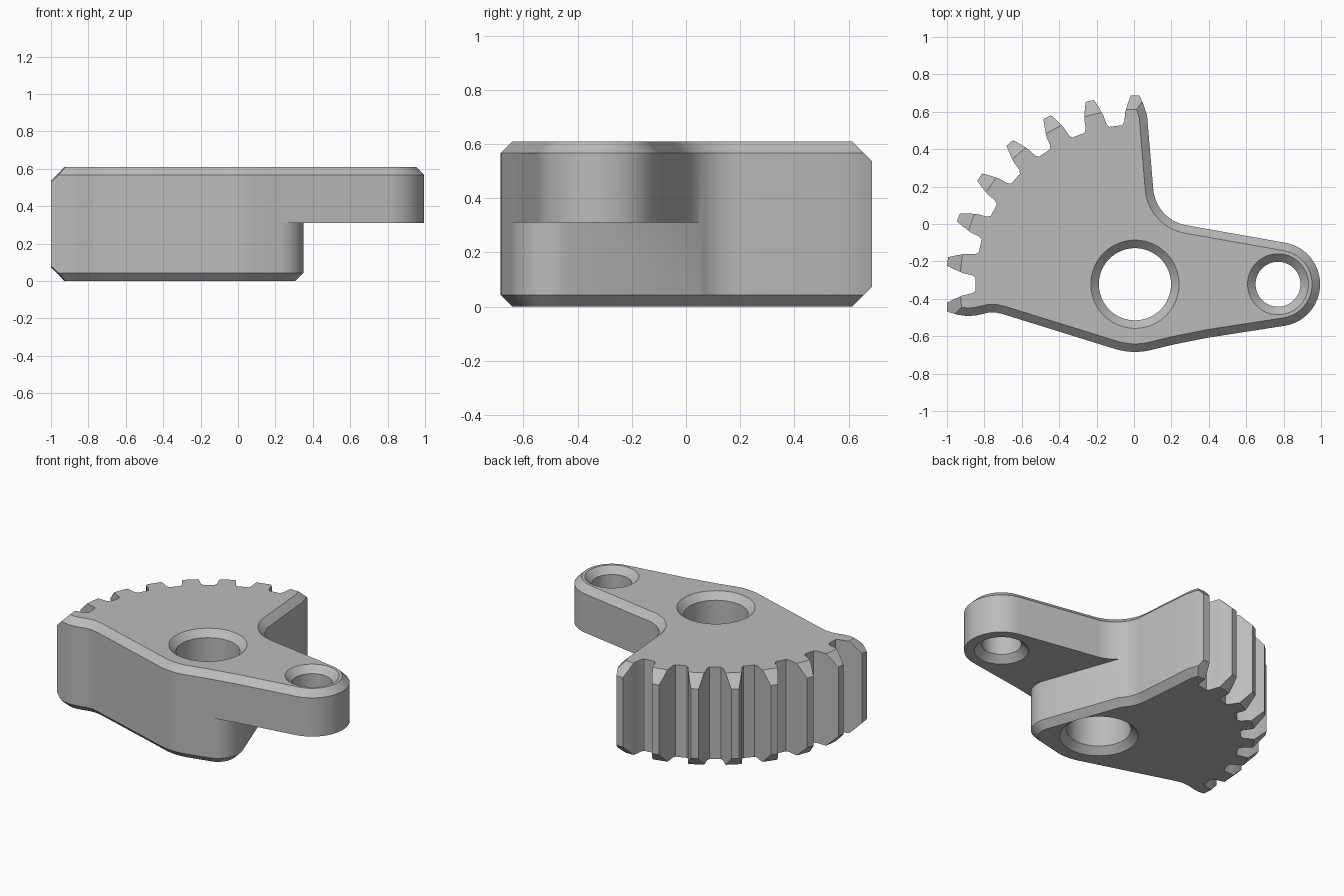
import bpy, bmesh
from math import sin, cos, radians, pi
from mathutils import Vector

if "Cube" in bpy.data.objects:
    bpy.data.objects.remove(bpy.data.objects["Cube"])

HEIGHT, SHELF, BEVEL = 0.61, 0.31, 0.043
HUB, PIN = Vector((0.005, -0.322)), Vector((0.77, -0.322))
PITCH = 360 / 26


def arc(centre, r, a0, a1, n):
    return [centre + r * Vector((cos(t), sin(t)))
            for t in (radians(a0 + (a1 - a0) * i / n) for i in range(n + 1))]


def tooth(angle, skip_right=False, skip_left=False):
    flank = [(0.85, 0.068), (0.868, 0.057), (0.92, 0.052), (0.97, 0.037), (1.009, 0.023)]
    right = [] if skip_right else [(r, -w) for r, w in flank]
    left = [] if skip_left else [(r, w) for r, w in reversed(flank)]
    d = Vector((cos(radians(angle)), sin(radians(angle))))
    return [HUB + d * r + Vector((-d.y, d.x)) * w for r, w in right + left]


def inset(loop, flags):
    """Mitred inward offset of the flagged points of a counter-clockwise loop."""
    out = []
    for i, p in enumerate(loop):
        a, b = (p - loop[i - 1]).normalized(), (loop[(i + 1) % len(loop)] - p).normalized()
        na, nb = Vector((-a.y, a.x)), Vector((-b.y, b.x))
        k = BEVEL / max(1 + na.dot(nb), 0.7)
        out.append(p + (na + nb) * k if flags[i] else p.copy())
    return out


def mesh_object(name, bm):
    bmesh.ops.recalc_face_normals(bm, faces=bm.faces)
    me = bpy.data.meshes.new(name)
    bm.to_mesh(me)
    bm.free()
    ob = bpy.data.objects.new(name, me)
    bpy.context.collection.objects.link(ob)
    return ob


def lathe(name, centre, profile, a0=0, a1=360, steps=64):
    """Revolve a closed (radius, z) profile about a vertical axis."""
    bm = bmesh.new()
    full = a1 - a0 == 360
    rings = []
    for i in range(steps if full else steps + 1):
        t = radians(a0 + (a1 - a0) * i / steps)
        rings.append([bm.verts.new((centre.x + r * cos(t), centre.y + r * sin(t), z))
                      for r, z in profile])
    n = len(profile)
    for i in range(steps):
        p, q = rings[i], rings[(i + 1) % len(rings)]
        for j in range(n - 1 if full else n):
            bm.faces.new((p[j], q[j], q[(j + 1) % n], p[(j + 1) % n]))
    for end in ([[r[0] for r in rings], [r[-1] for r in rings]] if full else [rings[0], rings[-1]]):
        bm.faces.new(end)
    return mesh_object(name, bm)


# Outline pieces: gear teeth, shared edge, arm edge above, hub edge below
gear = [p for i in range(8) for p in tooth(90 + i * PITCH, i == 0, i == 7)]
left_edge = [Vector(p) for p in ((-1.0, -0.468), (-0.95, -0.484), (-0.89, -0.493), (-0.84, -0.488),
                                 (-0.78, -0.474), (-0.745, -0.472), (-0.70, -0.482))]
left_edge += arc(HUB, 0.362, 253, 282, 8) + [Vector((0.21, -0.645))]
arm = [Vector((0.40, -0.607))] + arc(PIN, 0.225, -81, 80, 28) + arc(Vector((0.317, 0.205)), 0.215, 259, 228, 7)
corner = arc(Vector((0.195, -0.49)), 0.155, -75, 24, 12)
notch = arc(Vector((0.317, 0.205)), 0.215, 225, 187, 8)
notch += [Vector(p) for p in ((0.07, 0.58), (0.05, 0.64), (0.03, 0.687))]

# Solid body: common wall, raised arm and underside shelf
bm = bmesh.new()


def ring(points, z):
    return [bm.verts.new((p.x, p.y, z)) for p in points]


def walls(a, b):
    for i in range(len(a)):
        bm.faces.new((a[i - 1], a[i], b[i], b[i - 1]))


mid = {k: ring(v, SHELF) for k, v in
       (("gear", gear), ("left", left_edge), ("arm", arm), ("corner", corner), ("notch", notch))}
for middle, pts, z_end, sign in (("arm", arm, HEIGHT, 1), ("corner", corner, 0, -1)):
    loop = gear + left_edge + pts + notch
    flags = [i >= len(gear) for i in range(len(loop))]
    base = mid["gear"] + mid["left"] + mid[middle] + mid["notch"]
    edge = ring(loop, z_end - sign * BEVEL)
    cap = ring(inset(loop, flags), z_end)
    walls(base, edge)
    walls(edge, cap)
    bm.faces.new(cap)
bm.faces.new([mid["left"][-1]] + mid["arm"] + [mid["notch"][0]] + mid["corner"][::-1])
body = mesh_object("sector_gear_lever", bm)


# Cutters: countersunk bores and conical tooth chamfers
def bore(name, centre, r, z0, z1):
    e = 0.05
    return lathe(name, centre, [(r + BEVEL + e, z0 - e), (r, z0 + BEVEL),
                                (r, z1 - BEVEL), (r + BEVEL + e, z1 + e)])


cutters = [bore("hub_bore_cutter", HUB, 0.193, 0, HEIGHT),
           bore("pin_bore_cutter", PIN, 0.12, SHELF, HEIGHT)]
for name, z, s in (("top_tooth_chamfer", HEIGHT, 1), ("bottom_tooth_chamfer", 0, -1)):
    prof = [(0.915, z + s * 0.02), (1.1, z + s * 0.02), (1.1, z - s * 0.165)]
    cutters.append(lathe(name, HUB, prof, 80, 198, 60))

bpy.context.view_layer.objects.active = body
body.select_set(True)
for c in cutters:
    c.hide_render = True
    m = body.modifiers.new(c.name, "BOOLEAN")
    m.operation, m.solver, m.object = "DIFFERENCE", "EXACT", c
    bpy.ops.object.modifier_apply(modifier=m.name)
    bpy.data.objects.remove(c)

# Grey metal
mat = bpy.data.materials.new("grey_metal")
mat.use_nodes = True
colour = (0.5, 0.5, 0.5, 1)
mat.diffuse_color = colour
mat.node_tree.nodes["Principled BSDF"].inputs["Base Color"].default_value = colour
body.data.materials.clear()
body.data.materials.append(mat)
for p in body.data.polygons:
    p.material_index = 0
bpy.ops.object.shade_smooth_by_angle(angle=pi / 6)
